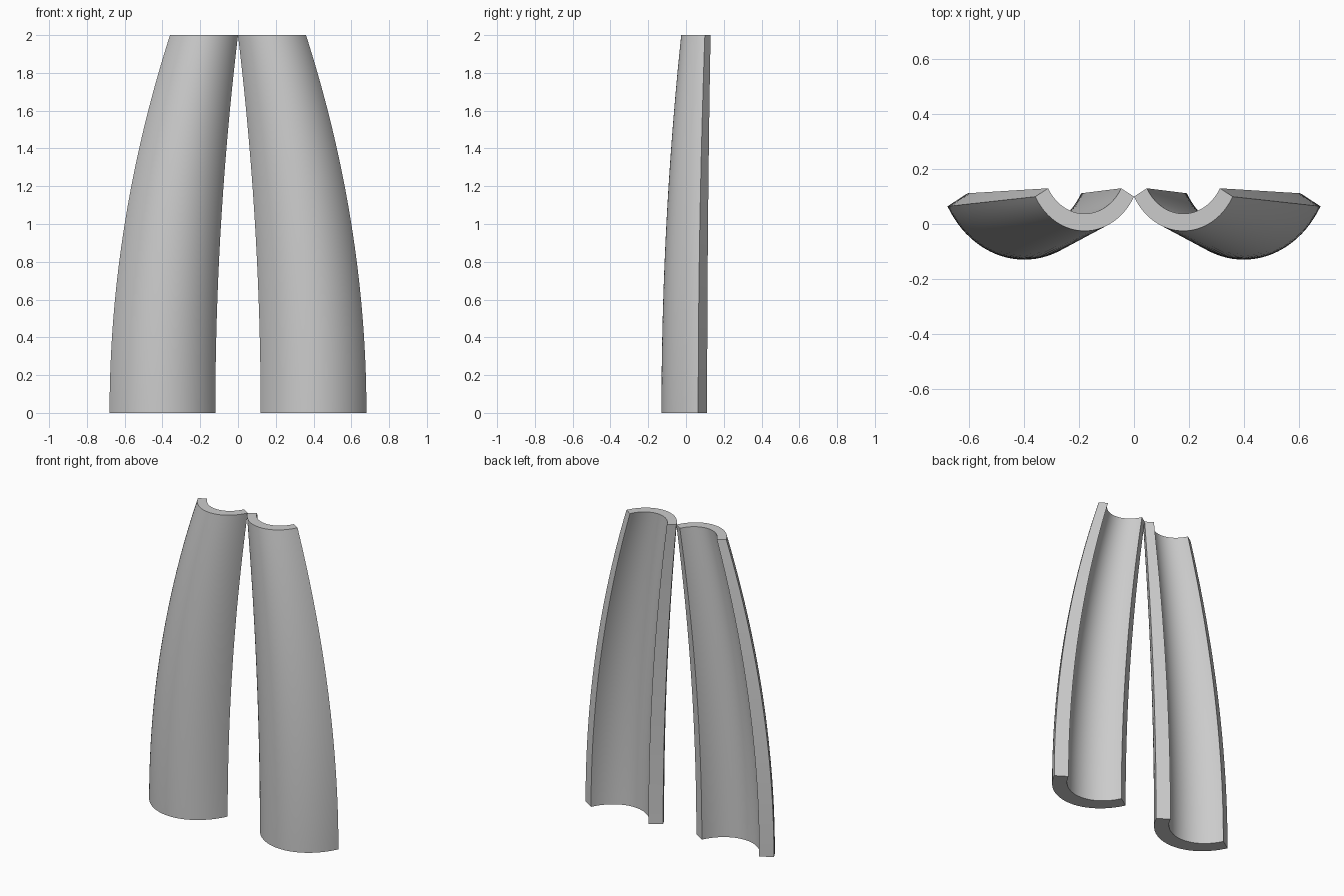
import bpy, bmesh, math

if "Cube" in bpy.data.objects:
    bpy.data.objects.remove(bpy.data.objects["Cube"])

ARC, RINGS = 32, 32
THETA = math.asin(0.484)      # how far the trough rim sits below the ellipse centre
INNER = 0.74                  # inner wall as a fraction of the outer wall


def ring_points(t):
    """Closed C-shaped section at height fraction t: outer arc, then inner arc back."""
    q = t * t
    cx = 0.40 - 0.22 * q
    cy = 0.247 - 0.03 * q
    scale = 1.0 - 0.357 * q
    a, b = 0.32 * scale, 0.377 * scale
    pts = []
    for k, order in ((1.0, range(ARC + 1)), (INNER, range(ARC, -1, -1))):
        for i in order:
            ang = math.pi + THETA + (math.pi - 2 * THETA) * i / ARC
            pts.append((cx + k * a * math.cos(ang), cy + k * b * math.sin(ang), 2 * t))
    return pts


# Curved tapering half shell
bm = bmesh.new()
rings = [[bm.verts.new(p) for p in ring_points(j / RINGS)] for j in range(RINGS + 1)]
n = len(rings[0])
for lo, hi in zip(rings, rings[1:]):
    for i in range(n):
        k = (i + 1) % n
        bm.faces.new((lo[i], lo[k], hi[k], hi[i]))

# Flat end caps
for ring in (rings[0], rings[-1]):
    for i in range(ARC):
        bm.faces.new((ring[i], ring[i + 1], ring[n - 2 - i], ring[n - 1 - i]))
bmesh.ops.recalc_face_normals(bm, faces=bm.faces)

mesh = bpy.data.meshes.new("leg_shells")
bm.to_mesh(mesh)
bm.free()
legs = bpy.data.objects.new("leg_shells", mesh)
bpy.context.collection.objects.link(legs)

# Smooth walls with crisp rims
bpy.context.view_layer.objects.active = legs
legs.select_set(True)
bpy.ops.object.shade_smooth_by_angle(angle=math.radians(30))

# Second leg mirrored across the centre
mirror = legs.modifiers.new("mirror", 'MIRROR')
mirror.use_axis[0] = True
mirror.use_mirror_merge = False
